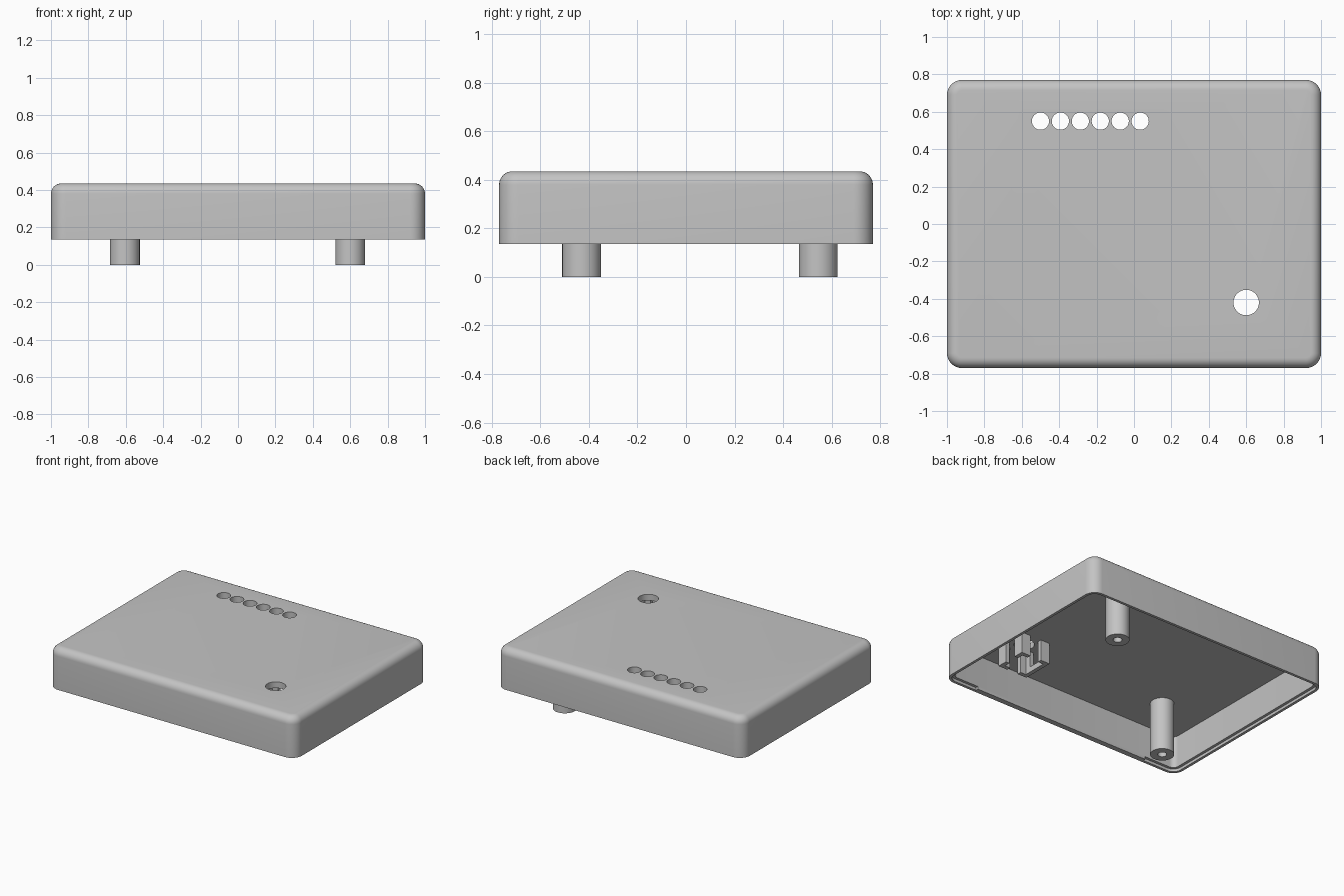
import bpy, bmesh, math
from mathutils import Matrix, Vector

if "Cube" in bpy.data.objects:
    bpy.data.objects.remove(bpy.data.objects["Cube"])

grey = bpy.data.materials.new("light grey plastic")
grey.diffuse_color = (0.55, 0.55, 0.55, 1)
grey.use_nodes = True
grey.node_tree.nodes["Principled BSDF"].inputs["Base Color"].default_value = grey.diffuse_color

HX, HY, R = 1.0, 0.77, 0.08          # half sizes and corner radius of the case
RIM, TOP, CEIL = 0.135, 0.435, 0.39  # heights of rim, top and inner ceiling
WALL, FILLET = 0.04, 0.055


def finish(name, bm, smooth=True):
    bmesh.ops.recalc_face_normals(bm, faces=bm.faces[:])
    me = bpy.data.meshes.new(name)
    bm.to_mesh(me)
    bm.free()
    ob = bpy.data.objects.new(name, me)
    bpy.context.collection.objects.link(ob)
    me.materials.append(grey)
    if smooth:
        shade(ob)
    return ob


def shade(ob):
    bpy.ops.object.select_all(action='DESELECT')
    ob.select_set(True)
    bpy.context.view_layer.objects.active = ob
    bpy.ops.object.shade_smooth_by_angle(angle=math.radians(35))


def ring(inset, z, n=8):
    """Rounded rectangle outline, moved inwards by inset."""
    r = R - inset
    pts = []
    for k, (sx, sy) in enumerate([(1, 1), (-1, 1), (-1, -1), (1, -1)]):
        for i in range(n + 1):
            a = math.pi / 2 * (k + i / n)
            pts.append((sx * (HX - R) + r * math.cos(a), sy * (HY - R) + r * math.sin(a), z))
    return pts


def add_box(bm, x0, x1, y0, y1, z0, z1):
    m = Matrix.Translation(((x0 + x1) / 2, (y0 + y1) / 2, (z0 + z1) / 2)) @ \
        Matrix.Diagonal((x1 - x0, y1 - y0, z1 - z0, 1))
    bmesh.ops.create_cube(bm, size=1, matrix=m)


def add_cyl(bm, x, y, r, z0, z1):
    bmesh.ops.create_cone(bm, cap_ends=True, segments=40, radius1=r, radius2=r, depth=z1 - z0,
                          matrix=Matrix.Translation((x, y, (z0 + z1) / 2)))


# Case shell: rounded top, straight walls, stepped rim, hollow inside
levels = [(FILLET * (1 - math.sin(a)), TOP - FILLET * (1 - math.cos(a)))
          for a in [math.pi / 2 * i / 8 for i in range(9)]]
levels += [(0, RIM), (WALL / 2, RIM), (WALL / 2, RIM + 0.02), (WALL, RIM + 0.02), (WALL, CEIL)]
# top fillet runs from the flat top out to the wall
levels[:9] = [(FILLET * (1 - math.sin(a)), TOP - FILLET + FILLET * math.cos(a))
              for a in [math.pi / 2 * i / 8 for i in range(9)]]
bm = bmesh.new()
loops = [[bm.verts.new(p) for p in ring(i, z)] for i, z in levels]
for a, b in zip(loops, loops[1:]):
    for i in range(len(a)):
        j = (i + 1) % len(a)
        bm.faces.new((a[i], a[j], b[j], b[i]))
bm.faces.new(loops[0])
bm.faces.new(loops[-1])
case = finish("case_shell", bm, False)

# Round holes through the top: a row of six and one larger
bm = bmesh.new()
for i in range(6):
    add_cyl(bm, -0.5 + i * 0.1066, 0.55, 0.046, 0.3, 0.6)
BX, BY = 0.6, -0.42
add_cyl(bm, BX, BY, 0.068, 0.3, 0.6)
cutter = finish("hole_cutter", bm, False)
cutter.hide_render = True
mod = case.modifiers.new("holes", 'BOOLEAN')
mod.operation, mod.solver, mod.object = 'DIFFERENCE', 'EXACT', cutter
bpy.context.view_layer.objects.active = case
bpy.ops.object.modifier_apply(modifier="holes")
bpy.data.objects.remove(cutter)
shade(case)

# Full-thickness stretch of the front rim
bm = bmesh.new()
add_box(bm, -0.71, 0.74, -HY + WALL / 2, -HY + WALL, RIM, RIM + 0.02)
finish("front_rim_fill", bm, False)


# Two hollow screw posts on a diagonal
def post(name, x, y):
    profile = [(0.03, 0.2), (0.03, 0), (0.08, 0), (0.08, CEIL + 0.005)]
    n = 32
    b = bmesh.new()
    rows = [[b.verts.new((x + r * math.cos(2 * math.pi * i / n),
                          y + r * math.sin(2 * math.pi * i / n), z)) for i in range(n)]
            for r, z in profile]
    for p, q in zip(rows, rows[1:]):
        for i in range(n):
            j = (i + 1) % n
            b.faces.new((p[i], p[j], q[j], q[i]))
    b.faces.new(rows[0])
    b.faces.new(rows[-1])
    finish(name, b)


post("screw_post_back", 0.6, 0.545)
post("screw_post_front", -0.605, -0.43)

# Button guide: four angled corner brackets below the large hole
H, T, LEG, ZB = 0.12, 0.03, 0.075, 0.235
bm = bmesh.new()
for sx in (-1, 1):
    for sy in (-1, 1):
        xs = sorted((BX + sx * H, BX + sx * (H - LEG)))
        xt = sorted((BX + sx * H, BX + sx * (H - T)))
        ys = sorted((BY + sy * (H - T), BY + sy * (H - LEG)))
        yt = sorted((BY + sy * H, BY + sy * (H - T)))
        add_box(bm, *xs, *yt, ZB, CEIL)
        add_box(bm, *xt, *ys, ZB, CEIL)
# bar joining the two inner brackets
add_box(bm, BX - H, BX - H + T, BY - H + LEG, BY + H - LEG, ZB, ZB + 0.04)
finish("button_guide", bm, False)
